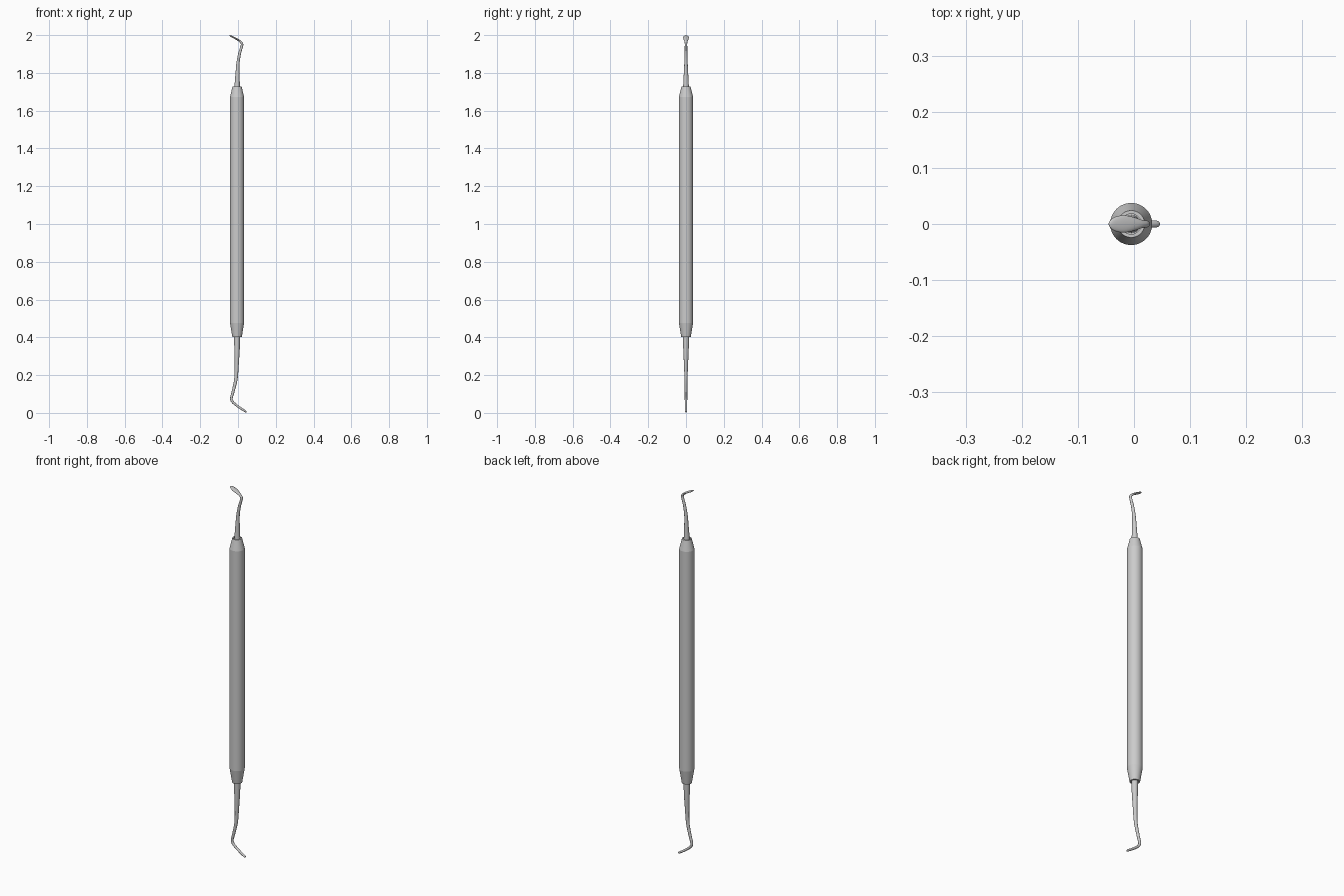
import bpy, bmesh, math
from mathutils import Vector

if "Cube" in bpy.data.objects:
    bpy.data.objects.remove(bpy.data.objects["Cube"])

CX = -0.005  # handle axis


def make_object(name, bm, angle):
    bmesh.ops.recalc_face_normals(bm, faces=bm.faces)
    mesh = bpy.data.meshes.new(name)
    bm.to_mesh(mesh)
    bm.free()
    ob = bpy.data.objects.new(name, mesh)
    bpy.context.collection.objects.link(ob)
    bpy.ops.object.select_all(action='DESELECT')
    ob.select_set(True)
    bpy.context.view_layer.objects.active = ob
    bpy.ops.object.shade_smooth_by_angle(angle=math.radians(angle))
    return ob


def skin(bm, rings):
    n = len(rings[0])
    for a, b in zip(rings, rings[1:]):
        for i in range(n):
            j = (i + 1) % n
            bm.faces.new((a[i], a[j], b[j], b[i]))
    bm.faces.new(rings[0])
    bm.faces.new(rings[-1])


def lathe(name, profile, sides=48):
    bm = bmesh.new()
    rings = [[bm.verts.new((CX + r * math.cos(2 * math.pi * i / sides),
                            r * math.sin(2 * math.pi * i / sides), z))
              for i in range(sides)] for r, z in profile]
    skin(bm, rings)
    return make_object(name, bm, 8)


def smooth_path(pts, steps=6):
    """Catmull-Rom through (x, z, thickness, width) points."""
    p = [Vector(q) for q in pts]
    p = [p[0] * 2 - p[1]] + p + [p[-1] * 2 - p[-2]]
    out = []
    for k in range(1, len(p) - 2):
        a, b, c, d = p[k - 1:k + 3]
        for s in range(steps):
            t = s / steps
            out.append(0.5 * (2 * b + (c - a) * t + (2 * a - 5 * b + 4 * c - d) * t * t
                              + (3 * b - a - 3 * c + d) * t ** 3))
    return out + [p[-2]]


def sweep(name, pts, sides=20):
    path = smooth_path(pts)
    bm = bmesh.new()
    rings = []
    for k, q in enumerate(path):
        t = path[min(k + 1, len(path) - 1)] - path[max(k - 1, 0)]
        l = math.hypot(t[0], t[1])
        nx, nz = t[1] / l, -t[0] / l
        ring = []
        for i in range(sides):
            a = 2 * math.pi * i / sides
            u = q[2] * math.cos(a)
            ring.append(bm.verts.new((q[0] + nx * u, q[3] * math.sin(a), q[1] + nz * u)))
        rings.append(ring)
    skin(bm, rings)
    return make_object(name, bm, 40)


# Handle with tapered ends and shallow sockets for the shanks
lathe("handle", [(0.018, 0.412), (0.018, 0.401), (0.025, 0.401), (0.0375, 0.477),
                 (0.0375, 1.672), (0.024, 1.728), (0.018, 1.728), (0.018, 1.715)])

# Upper shank, bent into a flat paddle tip
sweep("upper_shank_paddle", [
    (CX, 1.70, 0.0165, 0.0165), (-0.003, 1.78, 0.0115, 0.0125),
    (0.000, 1.85, 0.0085, 0.009), (0.008, 1.90, 0.0075, 0.0075),
    (0.018, 1.935, 0.0068, 0.0068), (0.0215, 1.952, 0.0065, 0.0065),
    (0.014, 1.964, 0.006, 0.0075), (0.000, 1.975, 0.005, 0.012),
    (-0.018, 1.985, 0.0045, 0.0155), (-0.034, 1.993, 0.004, 0.0125),
    (-0.042, 1.997, 0.003, 0.007), (-0.045, 1.9985, 0.0015, 0.001)])

# Lower shank, bent the other way into a slim rounded tip
sweep("lower_shank_tip", [
    (CX, 0.43, 0.0165, 0.0165), (-0.005, 0.34, 0.0145, 0.0145),
    (-0.007, 0.25, 0.0105, 0.0105), (-0.011, 0.18, 0.009, 0.008),
    (-0.024, 0.12, 0.0078, 0.0072), (-0.034, 0.083, 0.007, 0.0068),
    (-0.033, 0.066, 0.0068, 0.0066), (-0.020, 0.050, 0.0065, 0.0065),
    (0.010, 0.027, 0.006, 0.0065), (0.035, 0.011, 0.0055, 0.0065),
    (0.043, 0.006, 0.004, 0.005), (0.0455, 0.004, 0.001, 0.001)])
